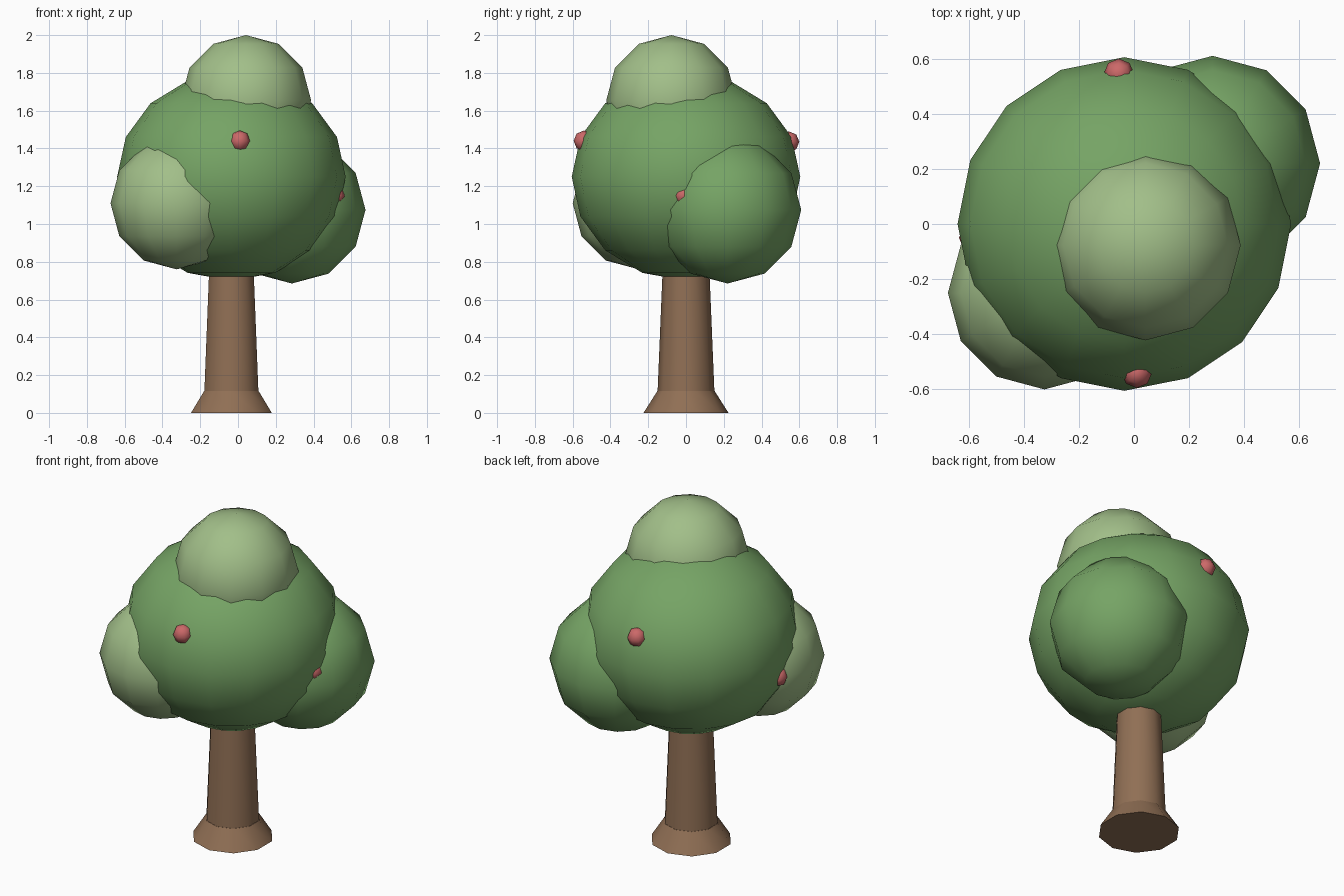
import bpy
import math

cube = bpy.data.objects.get("Cube")
if cube:
    bpy.data.objects.remove(cube, do_unlink=True)


def material(name, color):
    mat = bpy.data.materials.new(name)
    mat.use_nodes = True
    mat.diffuse_color = (*color, 1)
    bsdf = next(n for n in mat.node_tree.nodes if n.type == "BSDF_PRINCIPLED")
    bsdf.inputs["Base Color"].default_value = (*color, 1)
    bsdf.inputs["Roughness"].default_value = 0.9
    return mat


BARK = material("bark_brown", (0.28, 0.16, 0.09))
LEAF = material("leaf_green", (0.18, 0.37, 0.13))
PALE = material("pale_leaf_green", (0.36, 0.52, 0.25))
RED = material("fruit_red", (0.60, 0.14, 0.14))

AXIS_X = -0.035  # trunk centre line


def finish(name, mat, angle):
    obj = bpy.context.object
    obj.name = name
    obj.data.materials.append(mat)
    bpy.ops.object.shade_smooth_by_angle(angle=math.radians(angle))
    return obj


def taper(name, bottom, top, r_bottom, r_top):
    """Ten-sided tapered cylinder on the trunk axis."""
    bpy.ops.mesh.primitive_cone_add(
        vertices=10, radius1=r_bottom, radius2=r_top, depth=top - bottom,
        location=(AXIS_X, 0, (bottom + top) / 2))
    finish(name, BARK, 45)


def ball(name, mat, center, radius, sides, squash=1.0):
    """Low-poly sphere with half as many rings as sides."""
    bpy.ops.mesh.primitive_uv_sphere_add(
        segments=sides, ring_count=sides // 2, radius=radius, location=center)
    finish(name, mat, 80).scale.z = squash


# Trunk with a flared foot
taper("trunk_foot", 0, 0.115, 0.225, 0.152)
taper("trunk", 0.05, 0.80, 0.153, 0.122)

# Foliage
ball("main_crown", LEAF, (AXIS_X, 0, 1.25), 0.605, 16, 0.91)
ball("left_foliage", LEAF, (0.285, 0.22, 1.075), 0.39, 12)
ball("right_foliage", PALE, (-0.325, -0.25, 1.11), 0.35, 12)
ball("top_foliage", PALE, (0.042, -0.077, 1.655), 0.345, 12)

# Fruit set into the crown
fruit = {
    "front_fruit": (0.01, -0.54, 1.44),
    "back_fruit": (-0.055, 0.545, 1.435),
    "left_fruit": (0.51, -0.01, 1.15),
    "right_fruit": (-0.58, -0.05, 1.11),
}
for name, center in fruit.items():
    ball(name, RED, center, 0.055, 8)
